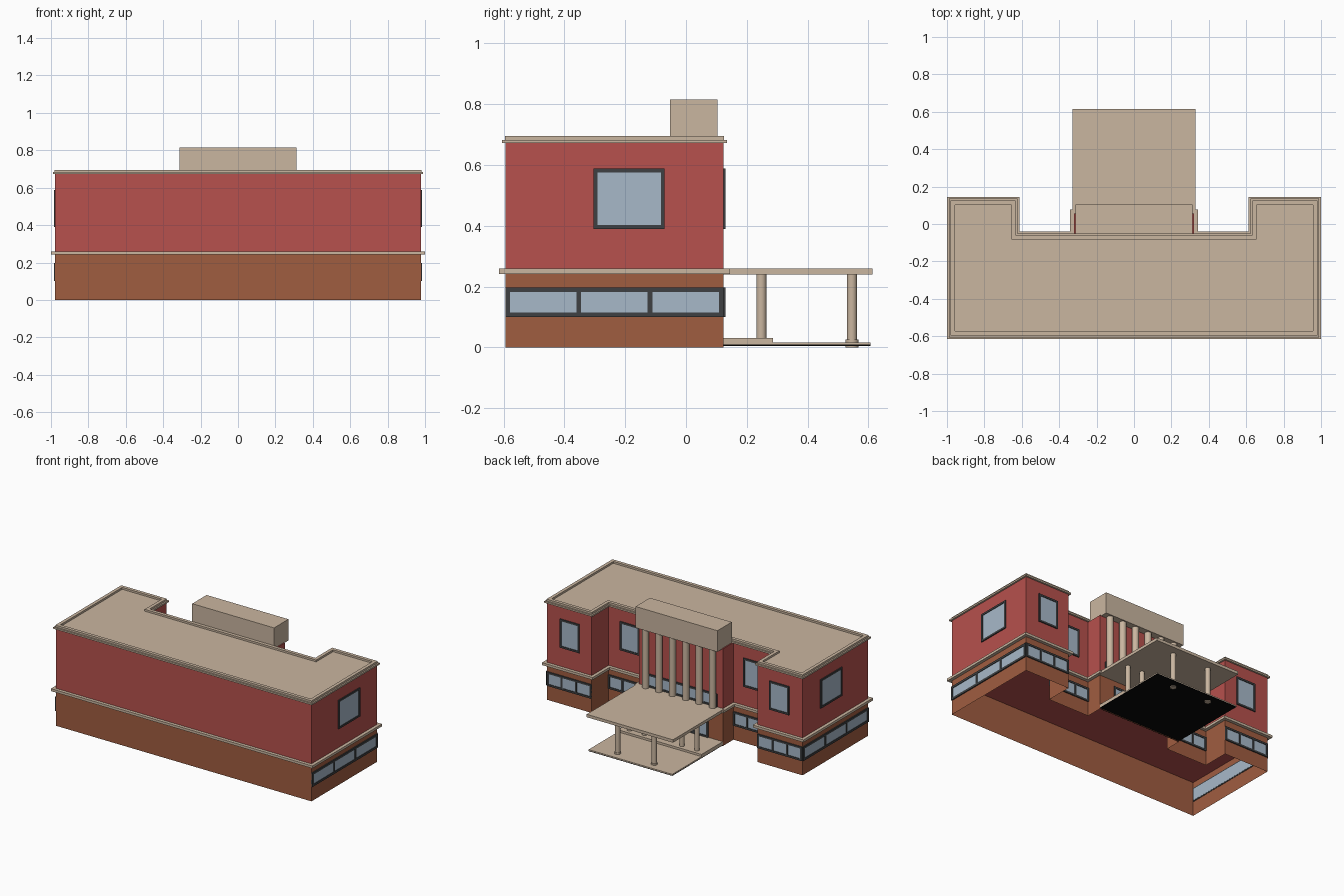
import bpy, bmesh, math

if "Cube" in bpy.data.objects:
    bpy.data.objects.remove(bpy.data.objects["Cube"])


def srgb(r, g, b):
    f = lambda c: c / 12.92 if c <= 0.04045 else ((c + 0.055) / 1.055) ** 2.4
    return [f(v / 255) for v in (r, g, b)] + [1.0]


def material(name, *rgb):
    m = bpy.data.materials.new(name)
    m.diffuse_color = srgb(*rgb)
    m.use_nodes = True
    m.node_tree.nodes["Principled BSDF"].inputs["Base Color"].default_value = m.diffuse_color
    return m


BRICK = material("brown brick", 160, 93, 64)
RED = material("red wall", 183, 81, 77)
STONE = material("tan stone", 202, 182, 160)
GLASS = material("blue grey glass", 167, 185, 201)
FRAME = material("dark frame", 62, 64, 66)
BLACK = material("black underside", 8, 8, 8)


def finish(name, bm, mat):
    bmesh.ops.recalc_face_normals(bm, faces=bm.faces)
    me = bpy.data.meshes.new(name)
    bm.to_mesh(me)
    bm.free()
    me.materials.append(mat)
    ob = bpy.data.objects.new(name, me)
    bpy.context.collection.objects.link(ob)
    return ob


def add_box(bm, lo, hi):
    vs = bmesh.ops.create_cube(bm, size=1)["verts"]
    for v in vs:
        for i in range(3):
            v.co[i] = hi[i] if v.co[i] > 0 else lo[i]


def boxes(name, mat, pairs):
    bm = bmesh.new()
    for lo, hi in pairs:
        add_box(bm, lo, hi)
    return finish(name, bm, mat)


def offset(loop, d):
    """Move a right-angled, counter-clockwise outline outwards by d."""
    out = []
    n = len(loop)
    for i, (x, y) in enumerate(loop):
        ox, oy = x, y
        for a, b in ((loop[i - 1], loop[i]), (loop[i], loop[(i + 1) % n])):
            ex, ey = b[0] - a[0], b[1] - a[1]
            ln = math.hypot(ex, ey)
            ox += ey / ln * d
            oy -= ex / ln * d
        out.append((ox, oy))
    return out


def prism(name, mat, loop, z0, z1, caps=True, inner=None):
    """Extruded outline; open shell without caps, ring with an inner outline."""
    bm = bmesh.new()
    n = len(loop)

    def ring(lp, z):
        return [bm.verts.new((x, y, z)) for x, y in lp]

    def bridge(a, b):
        for i in range(n):
            j = (i + 1) % n
            bm.faces.new((a[i], a[j], b[j], b[i]))
    lo, hi = ring(loop, z0), ring(loop, z1)
    bridge(lo, hi)
    if inner:
        ilo, ihi = ring(inner, z0), ring(inner, z1)
        bridge(hi, ihi)
        bridge(ihi, ilo)
        bridge(ilo, lo)
    elif caps:
        bm.faces.new(lo[::-1])
        bm.faces.new(hi)
    return finish(name, bm, mat)


def window(name, axis, wall, span, zs, panes=1, bar=0.013, side=1):
    """Frame bars and recessed panes on a wall facing +/-x or +y."""
    def slab(a0, a1, z0, z1, back, front):
        p, q = sorted((wall - side * back, wall + side * front))
        if axis == "x":
            return ((p, a0, z0), (q, a1, z1))
        return ((a0, p, z0), (a1, q, z1))
    (a0, a1), (z0, z1) = span, zs
    bars = [slab(a0, a1, z0, z0 + bar, .002, .007), slab(a0, a1, z1 - bar, z1, .002, .007)]
    step = (a1 - a0 - bar) / panes
    for i in range(panes + 1):
        s = a0 + i * step
        bars.append(slab(s, s + bar, z0 + bar, z1 - bar, .002, .007))
    boxes(name + "_frame", FRAME, bars)
    boxes(name + "_glass", GLASS, [slab(a0 + bar / 2, a1 - bar / 2, z0 + bar / 2, z1 - bar / 2, .003, .003)])


def columns(name, points, r, z0, z1):
    bm = bmesh.new()
    for x, y in points:
        vs = bmesh.ops.create_cone(bm, cap_ends=True, segments=24, radius1=r, radius2=r, depth=z1 - z0)["verts"]
        bmesh.ops.translate(bm, verts=vs, vec=(x, y, (z0 + z1) / 2))
    ob = finish(name, bm, STONE)
    bpy.context.view_layer.objects.active = ob
    ob.select_set(True)
    bpy.ops.object.shade_smooth_by_angle(angle=math.radians(40))
    ob.select_set(False)


# footprints: wings, recesses and central projection
half = [(.978, -.594), (.978, .123), (.635, .123), (.635, -.062)]
centre = [(.32, -.062), (.32, .055)]
mirror = lambda pts: [(-x, y) for x, y in reversed(pts)]
plan = half + centre + mirror(half + centre)
roof_plan = half + mirror(half)

# main masses (ground floor is an open shell)
prism("ground_floor_wall", BRICK, plan, 0, .242, caps=False)
prism("upper_floor", RED, plan, .238, .672)
prism("floor_ledge", STONE, offset(plan, .022), .242, .259)
prism("roof_cornice", STONE, offset(roof_plan, .012), .672, .683)
prism("roof_parapet", STONE, offset(roof_plan, .002), .682, .696, inner=offset(roof_plan, -.021))

# side windows
for s, tag in ((1, "right"), (-1, "left")):
    window(tag + "_upper_window", "x", s * .978, (-.305, -.07), (.39, .588), side=s)
    window(tag + "_lower_windows", "x", s * .978, (-.594, .123), (.1, .197), 3, bar=.015, side=s)

    # back windows on wing and recess
    def flip(a, b):
        return tuple(sorted((s * a, s * b)))
    window(tag + "_wing_upper_window", "y", .123, flip(.727, .877), (.39, .588))
    window(tag + "_wing_lower_windows", "y", .123, flip(.635, .978), (.1, .197), 3)
    window(tag + "_recess_upper_window", "y", -.062, flip(.397, .547), (.39, .588))
    window(tag + "_recess_lower_windows", "y", -.062, flip(.32, .635), (.1, .197), 3)

# entrance doors and balcony glazing
window("entrance_doors", "y", .055, (-.21, .21), (.03, .2), 4)
window("balcony_glazing", "y", .055, (-.28, .28), (.259, .35), 5)

# portico: canopy, pediment block and steps
boxes("canopy", STONE, [((-.33, .05, .24), (.33, .614, .26))])
boxes("pediment_block", STONE, [((-.313, -.053, .668), (.313, .104, .815))])
boxes("entrance_step", STONE, [((-.32, .055, .015), (.32, .287, .031))])
boxes("entrance_platform", STONE, [((-.32, .055, .009), (.32, .607, .016))])
boxes("platform_underside", BLACK, [((-.32, .045, .005), (.32, .607, .009))])

# columns
columns("balcony_columns", [(-.256 + i * .1025, .075) for i in range(6)], .022, .255, .67)
columns("inner_canopy_columns", [(x, .248) for x in (-.257, -.143, .143, .257)], .0165, .03, .242)
outer = [(x, .546) for x in (-.14, .14)]
columns("outer_canopy_columns", outer, .0165, .01, .242)
columns("outer_column_bases", outer, .021, 0, .026)
